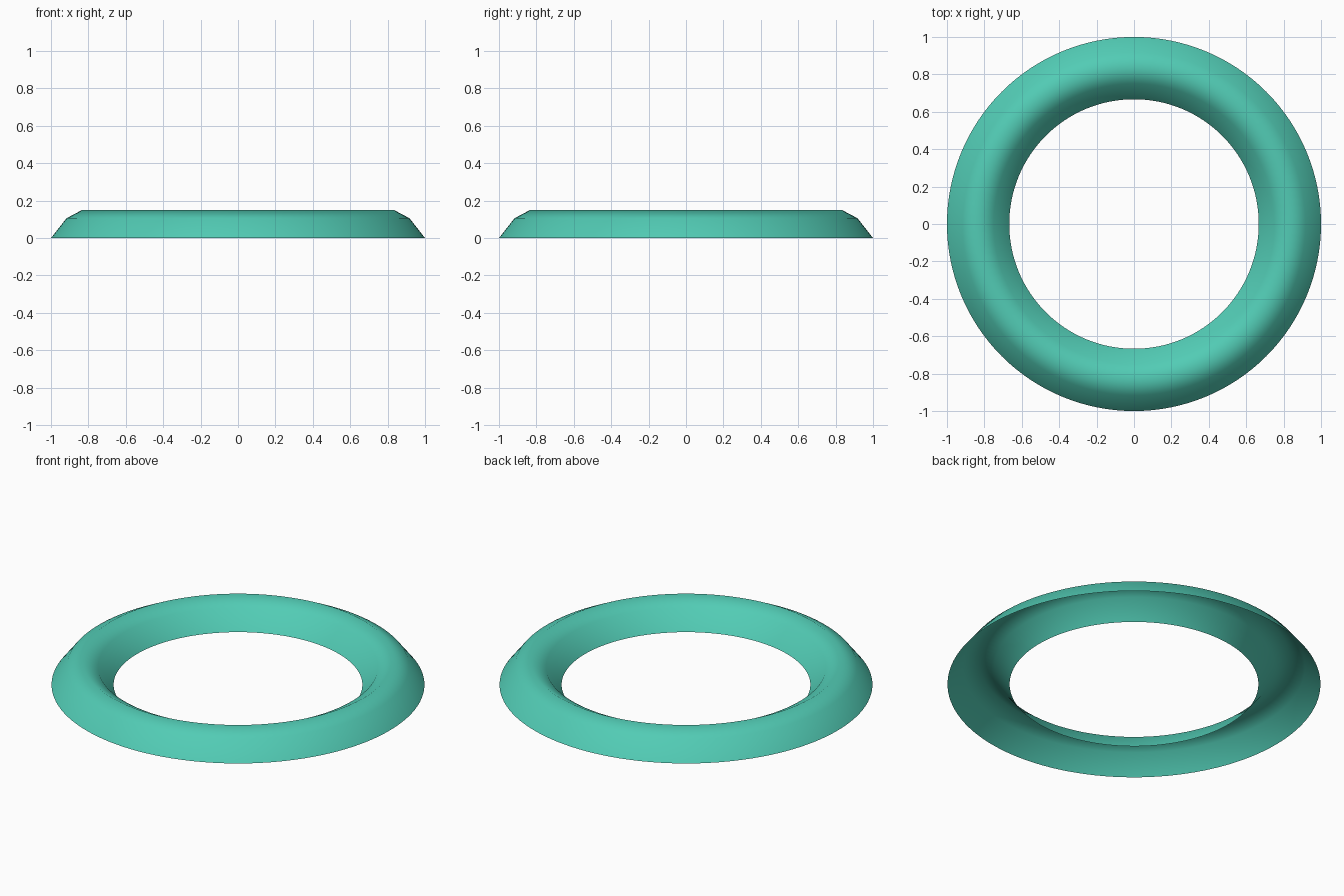
import bpy, bmesh
from math import cos, sin, pi, tau

if "Cube" in bpy.data.objects:
    bpy.data.objects.remove(bpy.data.objects["Cube"])

SIDES = 128
OUTER, INNER, HEIGHT = 1.0, 0.667, 0.15
STEPS = 4

# Arched cross-section, open underneath
profile = [(OUTER + (INNER - OUTER) * i / STEPS, HEIGHT * sin(pi * i / STEPS))
           for i in range(STEPS + 1)]

# Sweep the section around z
bm = bmesh.new()
rings = [[bm.verts.new((r * cos(tau * k / SIDES), r * sin(tau * k / SIDES), z))
          for k in range(SIDES)] for r, z in profile]
for low, high in zip(rings, rings[1:]):
    for k in range(SIDES):
        n = (k + 1) % SIDES
        face = bm.faces.new((low[k], low[n], high[n], high[k]))
        face.smooth = True

mesh = bpy.data.meshes.new("hollow_ring")
bm.to_mesh(mesh)
bm.free()
ring = bpy.data.objects.new("hollow_ring", mesh)
bpy.context.collection.objects.link(ring)

# Teal finish
teal = bpy.data.materials.new("teal")
teal.diffuse_color = (0.084, 0.6, 0.46, 1)
teal.use_nodes = True
teal.node_tree.nodes["Principled BSDF"].inputs["Base Color"].default_value = teal.diffuse_color
mesh.materials.append(teal)
